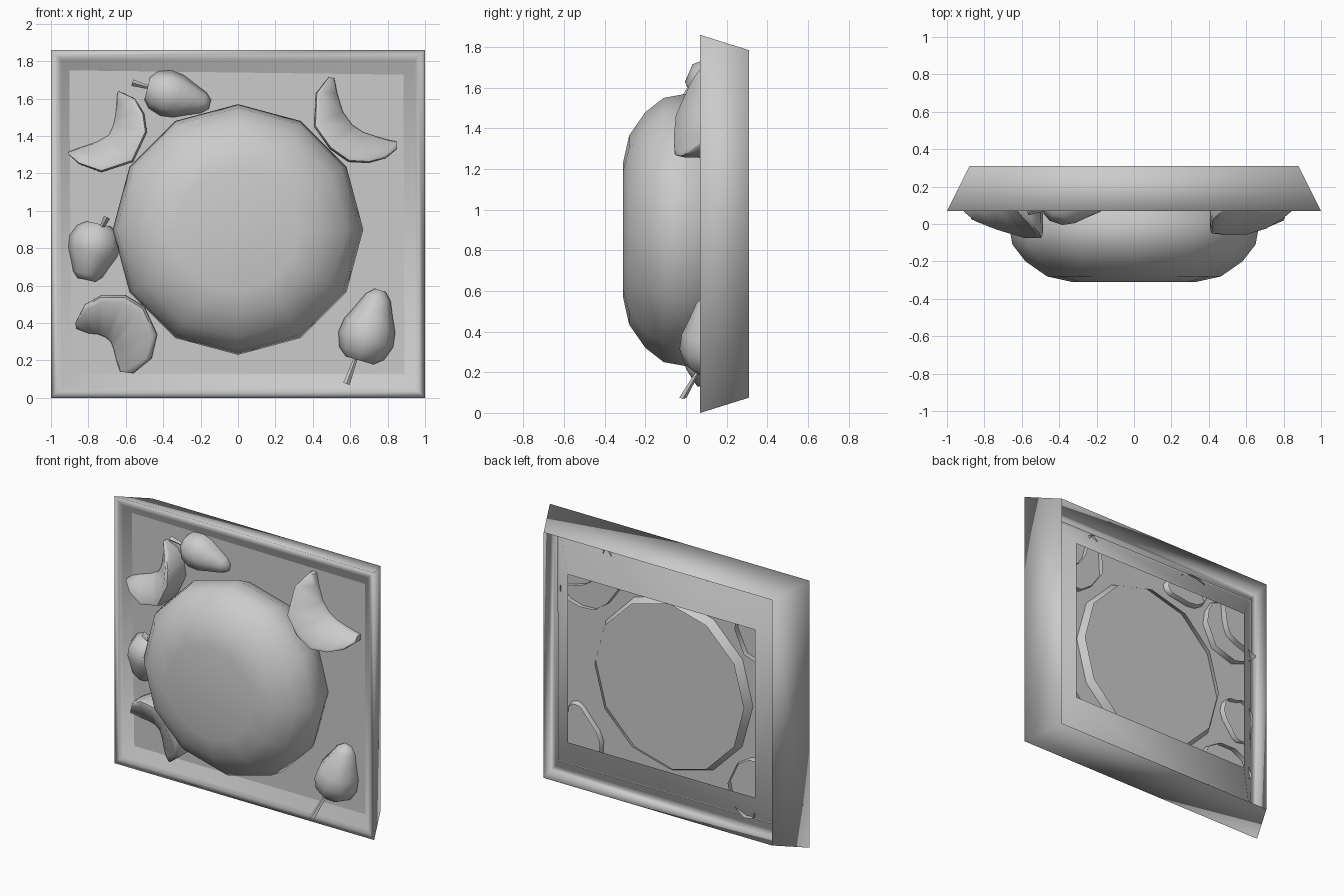
import bpy, bmesh
from math import cos, sin, pi, radians
from mathutils import Vector

if "Cube" in bpy.data.objects:
    bpy.data.objects.remove(bpy.data.objects["Cube"])


def finish(name, bm, angle):
    bmesh.ops.recalc_face_normals(bm, faces=bm.faces[:])
    me = bpy.data.meshes.new(name)
    bm.to_mesh(me)
    bm.free()
    ob = bpy.data.objects.new(name, me)
    bpy.context.collection.objects.link(ob)
    bpy.ops.object.select_all(action='DESELECT')
    ob.select_set(True)
    bpy.context.view_layer.objects.active = ob
    bpy.ops.object.shade_smooth_by_angle(angle=radians(angle))
    return ob


def loft(bm, rings, closed=True, cap_start=False, cap_end=False):
    vs = [[bm.verts.new(p) for p in r] for r in rings]
    n = len(vs[0])
    for a, b in zip(vs, vs[1:]):
        for i in range(n if closed else n - 1):
            j = (i + 1) % n
            bm.faces.new((a[i], a[j], b[j], b[i]))
    if cap_start:
        bm.faces.new(vs[0][::-1])
    if cap_end:
        bm.faces.new(vs[-1])


def cut_back(bm, y):
    bmesh.ops.bisect_plane(bm, geom=bm.verts[:] + bm.edges[:] + bm.faces[:],
                           plane_co=(0, y, 0), plane_no=(0, 1, 0), clear_outer=True)


# square frame: open-backed tapered skirt, front lip, inner slope running back
bm = bmesh.new()
rects = [(.88, .075, 1.785, .31), (1, 0, 1.86, .07), (.965, .035, 1.825, .07),
         (.945, .055, 1.805, .085), (.72, .35, 1.52, .27)]
loft(bm, [[(-x, y, lo), (x, y, lo), (x, y, hi), (-x, y, hi)] for x, lo, hi, y in rects])
finish("frame", bm, 180)

# flat panel that meets the inner slope of the frame
bm = bmesh.new()
bm.faces.new([bm.verts.new(p) for p in
              ((-.895, .13, .12), (.895, .13, .12), (.895, .135, 1.745), (-.91, .12, 1.76))])
finish("panel", bm, 30)

# twelve-sided dome, open at the back and sunk through the panel
bm = bmesh.new()
dome = [(.575, .185), (.61, .12), (.67, 0), (.65, -.11), (.58, -.2), (.465, -.28), (.33, -.31)]
loft(bm, [[(r * cos(i * pi / 6), y, .9 + r * sin(i * pi / 6)) for i in range(12)]
          for r, y in dome], cap_end=True)
finish("dome", bm, 60)


# pears: lathed along an axis lying on the panel, with a thin flared stem
def pear(name, base, tip, radius, stem_a, stem_b, stem_y, blunt=0.0, yc=.12):
    a, b = Vector((base[0], yc, base[1])), Vector((tip[0], yc, tip[1]))
    d = b - a
    side = Vector((-d.z, 0, d.x)).normalized()
    prof = [(.03, .25), (0, .5), (.1, .82), (.3, 1), (.5, .93), (.72, .66), (.9, .46), (1, .2)]
    bm = bmesh.new()
    loft(bm, [[a + d * t + (side * cos(k * pi / 4) + Vector((0, sin(k * pi / 4), 0)))
               * (r + blunt * t) * radius
               for k in range(8)] for t, r in prof], cap_start=True, cap_end=True)
    cut_back(bm, .16)
    finish(name, bm, 50)
    p, q = Vector((stem_a[0], .08, stem_a[1])), Vector((stem_b[0], stem_y, stem_b[1]))
    s = Vector((-(q - p).z, 0, (q - p).x)).normalized()
    bm = bmesh.new()
    loft(bm, [[c + s * w, c + Vector((0, -w, 0)), c - s * w, c + Vector((0, w, 0))]
              for c, w in ((p, .008), (q, .018))], cap_start=True, cap_end=True)
    finish(name + "_stem", bm, 30)


pear("pear_top", (-.485, 1.655), (-.15, 1.57), .125, (-.46, 1.655), (-.565, 1.685), .065)
pear("pear_left", (-.745, .93), (-.81, .63), .132, (-.745, .88), (-.7, .965), .02, blunt=.16)
pear("pear_right", (.65, .2), (.76, .575), .152, (.64, .24), (.58, .075), -.015)


# crescent slices: rounded outer ridge falling to an inner edge on the panel
def slice_fruit(name, outer, inner, front):
    bm = bmesh.new()
    rings = []
    for (ox, oz), (ix, iz), f in zip(outer, inner, front):
        o, i = Vector((ox, 0, oz)), Vector((ix, 0, iz))

        def at(t, y):
            return o.lerp(i, t) + Vector((0, y, 0))
        rings.append([at(.04, .17), at(0, .1), at(.01, f + .03), at(.06, f + .005),
                      at(.2, f + .005), at(.97, .1), at(1, .12), at(1, .17)])
    loft(bm, rings, closed=False)
    bm.verts.ensure_lookup_table()
    bm.faces.new(bm.verts[:8])
    bm.faces.new(bm.verts[-8:])
    finish(name, bm, 60)


slice_fruit("slice_top_left",
            [(-.635, 1.64), (-.55, 1.6), (-.5, 1.52), (-.485, 1.42), (-.56, 1.26), (-.73, 1.205), (-.85, 1.25), (-.91, 1.305)],
            [(-.645, 1.63), (-.65, 1.56), (-.655, 1.51), (-.665, 1.46), (-.69, 1.405), (-.75, 1.37), (-.84, 1.34), (-.905, 1.315)],
            [.08, .0, -.05, -.08, -.08, -.035, .01, .06])
slice_fruit("slice_top_right",
            [(.485, 1.715), (.415, 1.63), (.405, 1.45), (.49, 1.33), (.59, 1.26), (.7, 1.255), (.79, 1.28), (.85, 1.33)],
            [(.515, 1.71), (.53, 1.63), (.56, 1.53), (.61, 1.46), (.67, 1.42), (.73, 1.4), (.8, 1.38), (.85, 1.37)],
            [.08, .02, -.055, -.065, -.06, -.03, .02, .07])
slice_fruit("slice_bottom_left",
            [(-.87, .4), (-.82, .5), (-.73, .55), (-.6, .55), (-.5, .49), (-.43, .34), (-.46, .21), (-.56, .13)],
            [(-.865, .37), (-.8, .345), (-.75, .34), (-.71, .325), (-.68, .3), (-.665, .26), (-.65, .2), (-.63, .14)],
            [.05, 0, -.03, -.06, -.065, -.05, 0, .05])
